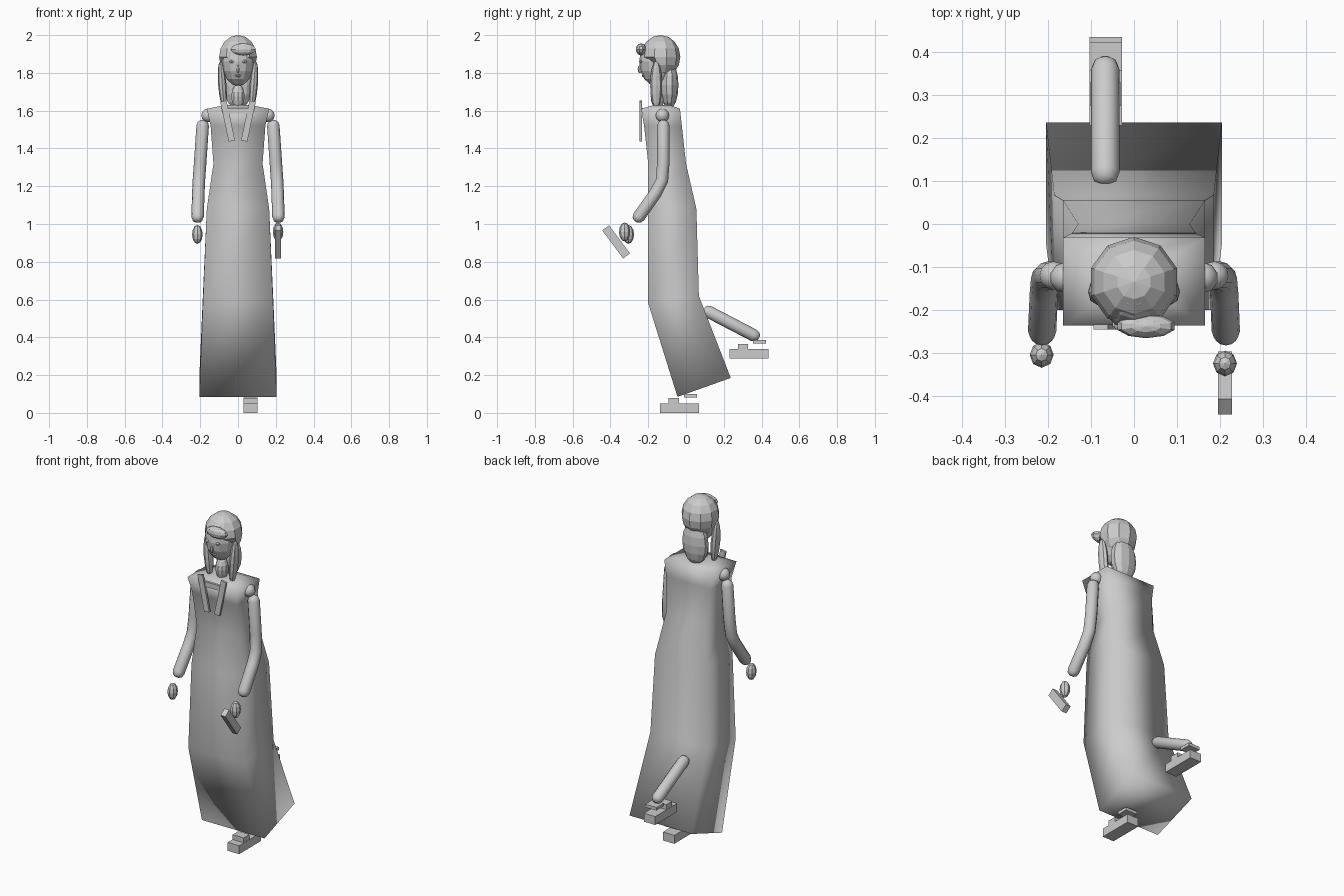
import bpy, bmesh, math
from mathutils import Vector, Matrix

cube = bpy.data.objects.get("Cube")
if cube:
    bpy.data.objects.remove(cube)

GREY = (0.6, 0.6, 0.6, 1.0)
mat = bpy.data.materials.new("plain_grey")
mat.use_nodes = True
mat.diffuse_color = GREY
for node in mat.node_tree.nodes:
    if node.type == 'BSDF_PRINCIPLED':
        node.inputs["Base Color"].default_value = GREY


def finish(name, bm, smooth=False):
    bmesh.ops.recalc_face_normals(bm, faces=bm.faces)
    for f in bm.faces:
        f.smooth = smooth
    me = bpy.data.meshes.new(name)
    bm.to_mesh(me)
    bm.free()
    me.materials.append(mat)
    ob = bpy.data.objects.new(name, me)
    bpy.context.scene.collection.objects.link(ob)
    return ob


def ball(name, centre, radii, segments=10, rings=8, smooth=False, tilt=None):
    bm = bmesh.new()
    bmesh.ops.create_uvsphere(bm, u_segments=segments, v_segments=rings, radius=1)
    m = Matrix.Translation(centre) @ (tilt or Matrix()) @ Matrix.Diagonal((*radii, 1))
    bmesh.ops.transform(bm, matrix=m, verts=bm.verts)
    return finish(name, bm, smooth)


def box(name, centre, size, axis='X', angle=0):
    bm = bmesh.new()
    bmesh.ops.create_cube(bm, size=1)
    m = Matrix.Translation(centre) @ Matrix.Rotation(angle, 4, axis) @ Matrix.Diagonal((*size, 1))
    bmesh.ops.transform(bm, matrix=m, verts=bm.verts)
    return finish(name, bm)


def loft(name, rings, smooth=True):
    """Skin a list of closed rings and cap both ends."""
    bm = bmesh.new()
    loops = [[bm.verts.new(p) for p in r] for r in rings]
    n = len(loops[0])
    for a, b in zip(loops, loops[1:]):
        for i in range(n):
            j = (i + 1) % n
            bm.faces.new((a[i], a[j], b[j], b[i]))
    bm.faces.new(loops[0])
    bm.faces.new(loops[-1])
    return finish(name, bm, smooth)


def limb(name, points, radius, segments=12):
    """Tube along a path, with rounded ends."""
    pts = [Vector(p) for p in points]
    start, end = (pts[0] - pts[1]).normalized(), (pts[-1] - pts[-2]).normalized()
    stations = [(pts[0] + start * radius * k, radius * s) for k, s in ((0.9, 0.35), (0.6, 0.8))]
    stations += [(p, radius) for p in pts]
    stations += [(pts[-1] + end * radius * k, radius * s) for k, s in ((0.6, 0.8), (0.9, 0.35))]
    rings = []
    for i, (p, r) in enumerate(stations):
        before, after = stations[max(i - 1, 0)][0], stations[min(i + 1, len(stations) - 1)][0]
        d = (after - before).normalized()
        u = Vector((1, 0, 0))
        u = (u - d * u.dot(d)).normalized()
        v = d.cross(u)
        angles = [math.tau * k / segments for k in range(segments)]
        rings.append([p + u * r * math.cos(a) + v * r * math.sin(a) for a in angles])
    return loft(name, rings)


# Dress: half width, front y, front z, back y, back z at each level
levels = [
    (0.205, -0.045, 0.085, 0.237, 0.185),
    (0.186, -0.20, 0.58, 0.068, 0.62),
    (0.165, -0.20, 1.08, 0.055, 1.08),
    (0.130, -0.20, 1.32, 0.0, 1.32),
    (0.145, -0.222, 1.52, -0.022, 1.52),
    (0.165, -0.237, 1.61, -0.032, 1.61),
    (0.065, -0.17, 1.63, -0.085, 1.63),
]
loft("dress", [[(-w, fy, fz), (w, fy, fz), (w, by, bz), (-w, by, bz)]
               for w, fy, fz, by, bz in levels])

# Neckline: two slanted lapels and a crossbar
for side, s in (("left", 1), ("right", -1)):
    box(f"{side}_lapel", (s * 0.055, -0.24, 1.545), (0.034, 0.012, 0.215), 'Y', s * 0.21)
box("neckline_bar", (0, -0.234, 1.60), (0.10, 0.012, 0.03))

# Arms and hands
for side, s in (("left", 1), ("right", -1)):
    ball(f"{side}_shoulder", (s * 0.16, -0.125, 1.575), (0.036, 0.036, 0.036), 10, 6, True)
    limb(f"{side}_arm", [(s * 0.187, -0.12, 1.52), (s * 0.20, -0.12, 1.33), (s * 0.207, -0.127, 1.23),
                         (s * 0.21, -0.16, 1.165), (s * 0.214, -0.25, 1.038)], 0.033)
ball("left_hand", (0.212, -0.325, 0.958), (0.028, 0.03, 0.05), 8, 6)
ball("right_hand", (-0.215, -0.305, 0.945), (0.028, 0.03, 0.05), 8, 6)
box("handheld_device", (0.212, -0.37, 0.905), (0.032, 0.045, 0.185), 'X', math.atan2(0.6, 0.8))

# Raised lower leg
limb("raised_leg", [(-0.067, 0.12, 0.535), (-0.067, 0.36, 0.41)], 0.033)

# Shoes: sole, instep block and ankle block
for side, x, y, z in (("left", 0.066, -0.137, 0.0), ("right", -0.066, 0.23, 0.287)):
    box(f"{side}_sole", (x, y + 0.103, z + 0.025), (0.075, 0.206, 0.05))
    box(f"{side}_instep", (x, y + 0.072, z + 0.064), (0.072, 0.055, 0.03))
    box(f"{side}_ankle", (x, y + 0.16, z + 0.09), (0.075, 0.068, 0.018))

# Head and neck
ball("face", (0, -0.155, 1.86), (0.086, 0.093, 0.13), 12, 8)
ball("neck", (0, -0.15, 1.675), (0.037, 0.037, 0.065), 10, 8)
ball("nose", (0, -0.244, 1.82), (0.01, 0.012, 0.022), 6, 4)
ball("mouth", (0, -0.226, 1.785), (0.02, 0.008, 0.007), 8, 4)
for side, s in (("left", 1), ("right", -1)):
    ball(f"{side}_eye", (s * 0.035, -0.238, 1.86), (0.012, 0.01, 0.009), 8, 6)

# Hair: cap, fringe roll, side locks and back fall
bm = bmesh.new()
bmesh.ops.create_uvsphere(bm, u_segments=10, v_segments=8, radius=1)
bmesh.ops.transform(bm, verts=bm.verts, matrix=Matrix.Translation((0, -0.135, 1.885))
                    @ Matrix.Diagonal((0.105, 0.105, 0.115, 1)))
low = [v for v in bm.verts if v.co.z < 1.85 and v.co.y < -0.15]
for v in low:
    v.co.y = -0.15
finish("hair_cap", bm)
ball("fringe", (0.028, -0.238, 1.925), (0.07, 0.028, 0.032), 10, 6)
ball("back_hair", (0, -0.088, 1.735), (0.08, 0.048, 0.128), 10, 8)
for side, s in (("left", 1), ("right", -1)):
    ball(f"{side}_lock", (s * 0.083, -0.158, 1.735), (0.022, 0.032, 0.128), 8, 8,
         tilt=Matrix.Rotation(s * 0.08, 4, 'Y'))
